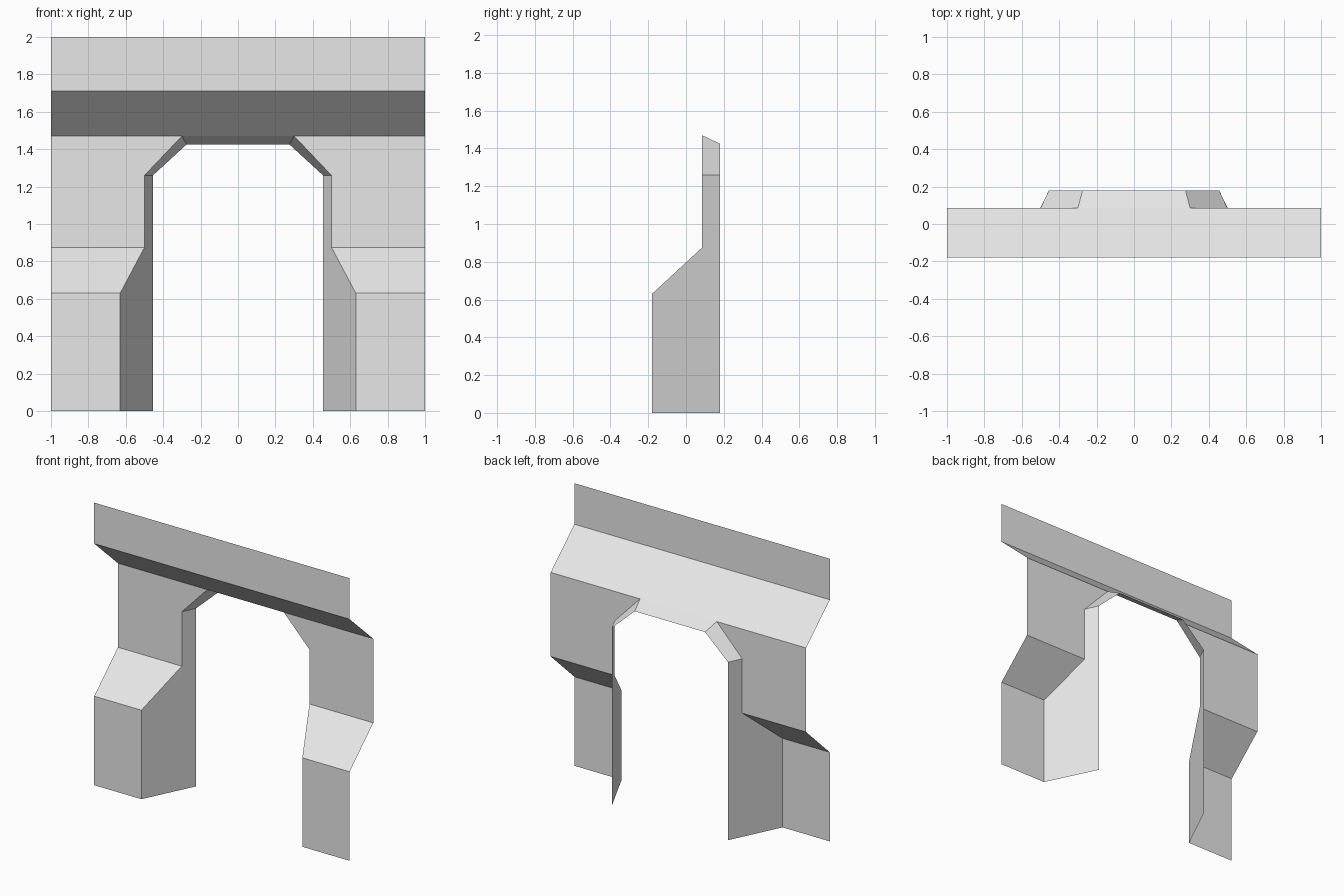
import bpy
import bmesh

cube = bpy.data.objects.get("Cube")
if cube:
    bpy.data.objects.remove(cube, do_unlink=True)

stone = bpy.data.materials.new("light_grey")
stone.use_nodes = True
grey = (0.8, 0.8, 0.8, 1)
stone.diffuse_color = grey
stone.node_tree.nodes["Principled BSDF"].inputs["Base Color"].default_value = grey

# Depths and heights shared by the parts
FRONT, WALL, BACK = -0.18, 0.085, 0.18
PLINTH, LEDGE, SPRING, EAVE, BAND, TOP = 0.63, 0.875, 1.26, 1.47, 1.71, 2.0
CROWN = 1.425
EDGE = 1.0


def sheet(name, faces, mirrored=False):
    """Open flat-shaded surface made of planar faces."""
    bm = bmesh.new()
    for points in faces:
        bm.faces.new([bm.verts.new(p) for p in points])
    bmesh.ops.remove_doubles(bm, verts=bm.verts, dist=0.0001)
    mesh = bpy.data.meshes.new(name)
    bm.to_mesh(mesh)
    bm.free()
    mesh.materials.append(stone)
    obj = bpy.data.objects.new(name, mesh)
    bpy.context.collection.objects.link(obj)
    if mirrored:
        mod = obj.modifiers.new("Mirror", "MIRROR")
        mod.use_mirror_merge = False
    return obj


# Corners of the opening on the left side, from floor to crown
foot = (0.63, FRONT, 0)
plinth_top = (0.63, FRONT, PLINTH)
ledge_top = (0.5, WALL, LEDGE)
spring = (0.5, WALL, SPRING)
crown = (0.3, WALL, EAVE)
back_foot = (0.455, BACK, 0)
back_spring = (0.455, BACK, SPRING)
back_crown = (0.275, BACK, CROWN)

# Outer corners of the side wall
outer_foot = (EDGE, FRONT, 0)
outer_plinth = (EDGE, FRONT, PLINTH)
outer_ledge = (EDGE, WALL, LEDGE)
outer_eave = (EDGE, WALL, EAVE)

# Side walls: plinth, sloping ledge and recessed upper wall
sheet("side_walls", [
    [foot, outer_foot, outer_plinth, plinth_top],
    [plinth_top, outer_plinth, outer_ledge, ledge_top],
    [ledge_top, outer_ledge, outer_eave, crown, spring],
], mirrored=True)

# Splayed jambs and chamfered corners of the opening
sheet("door_jambs", [
    [back_foot, foot, plinth_top, ledge_top, spring, back_spring],
    [back_spring, spring, crown, back_crown],
], mirrored=True)


def flip(p):
    return (-p[0], p[1], p[2])


# Underside of the opening's head
sheet("door_lintel", [[back_crown, crown, flip(crown), flip(back_crown)]])

# Overhanging soffit and upright band along the top
soffit = (EDGE, FRONT, BAND)
parapet = (EDGE, FRONT, TOP)
sheet("top_band", [
    [flip(outer_eave), outer_eave, soffit, flip(soffit)],
    [flip(soffit), soffit, parapet, flip(parapet)],
])
